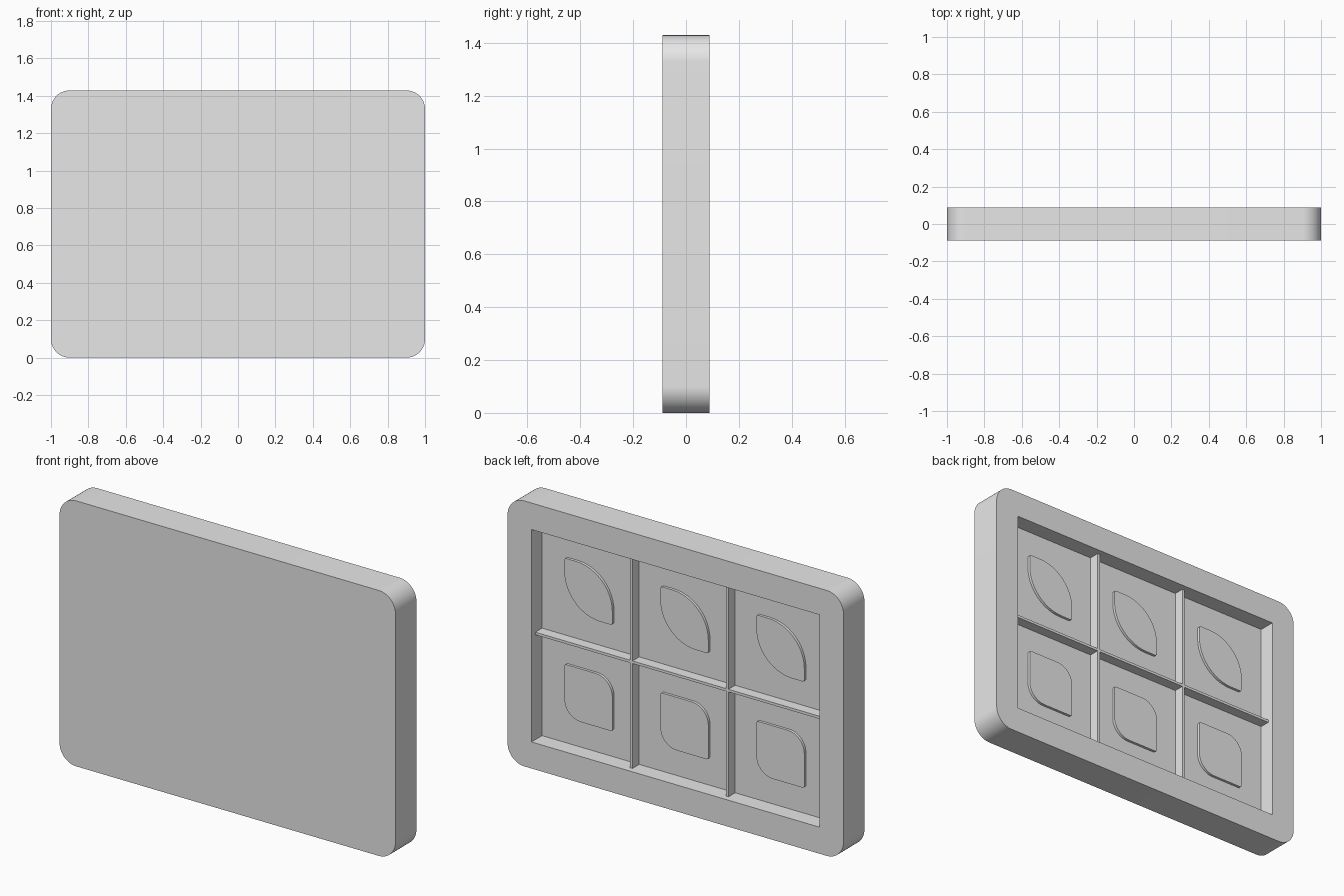
import bpy, bmesh
from math import sin, cos, pi

if "Cube" in bpy.data.objects:
    bpy.data.objects.remove(bpy.data.objects["Cube"])

U = 1 / 7                      # design module
W, H, D = 14 * U, 10 * U, 1.25 * U
CELL = 4 * U
RIB_W, RIB_H = 0.1 * U, 0.4 * U

grey = bpy.data.materials.new("light_grey")
grey.use_nodes = True
grey.diffuse_color = (0.8, 0.8, 0.8, 1)
grey.node_tree.nodes["Principled BSDF"].inputs["Base Color"].default_value = (0.8, 0.8, 0.8, 1)


def slab(name, cx, cz, w, h, y0, y1, radii=(0, 0, 0, 0), steps=16):
    """Upright plate; radii run counter-clockwise from the (+x, +z) corner."""
    points = []
    for i, (r, sx, sz) in enumerate(zip(radii, (1, -1, -1, 1), (1, 1, -1, -1))):
        ox, oz = cx + sx * (w / 2 - r), cz + sz * (h / 2 - r)
        n = steps if r else 0
        for k in range(n + 1):
            a = (i + k / max(n, 1)) * pi / 2
            points.append((ox + r * cos(a), y0, oz + r * sin(a)))
    bm = bmesh.new()
    face = bm.faces.new([bm.verts.new(p) for p in points])
    new = bmesh.ops.extrude_face_region(bm, geom=[face])["geom"]
    bmesh.ops.translate(bm, vec=(0, y1 - y0, 0),
                        verts=[v for v in new if isinstance(v, bmesh.types.BMVert)])
    bmesh.ops.recalc_face_normals(bm, faces=bm.faces)
    mesh = bpy.data.meshes.new(name)
    bm.to_mesh(mesh)
    bm.free()
    mesh.materials.append(grey)
    obj = bpy.data.objects.new(name, mesh)
    bpy.context.collection.objects.link(obj)
    return obj


def smooth(obj):
    bpy.ops.object.select_all(action="DESELECT")
    obj.select_set(True)
    bpy.context.view_layer.objects.active = obj
    bpy.ops.object.shade_smooth_by_angle()


# Rounded tray with a rectangular recess in the back
tray = slab("tray", 0, H / 2, W, H, -D / 2, D / 2, (0.1,) * 4)
cutter = slab("recess_cutter", 0, H / 2, 3 * CELL, 2 * CELL, 0, D)
cutter.hide_render = True
cut = tray.modifiers.new("recess", "BOOLEAN")
cut.operation = "DIFFERENCE"
cut.solver = "EXACT"
cut.object = cutter
bpy.context.view_layer.objects.active = tray
bpy.ops.object.modifier_apply(modifier=cut.name)
bpy.data.objects.remove(cutter)
smooth(tray)

# Ribs dividing the recess into six cells
slab("horizontal_rib", 0, H / 2, 3 * CELL, RIB_W, -0.005, RIB_H)
for side in (-1, 1):
    for level, row in ((-1, "lower"), (1, "upper")):
        length = CELL - RIB_W / 2
        slab(f"{row}_vertical_rib", side * CELL / 2,
             H / 2 + level * (RIB_W / 2 + length / 2), RIB_W, length, -0.005, RIB_H)

# Raised pads: leaf shapes above, softer squares below
for level, row, r in ((-1, "lower", 0.1), (1, "upper", 1.5 * U)):
    for column in (-1, 0, 1):
        pad = slab(f"{row}_pad", column * CELL, H / 2 + level * CELL / 2, 2 * U, 2 * U,
                   -0.005, 0.1 * U, (0.012, r, 0.012, r), 12)
        smooth(pad)
